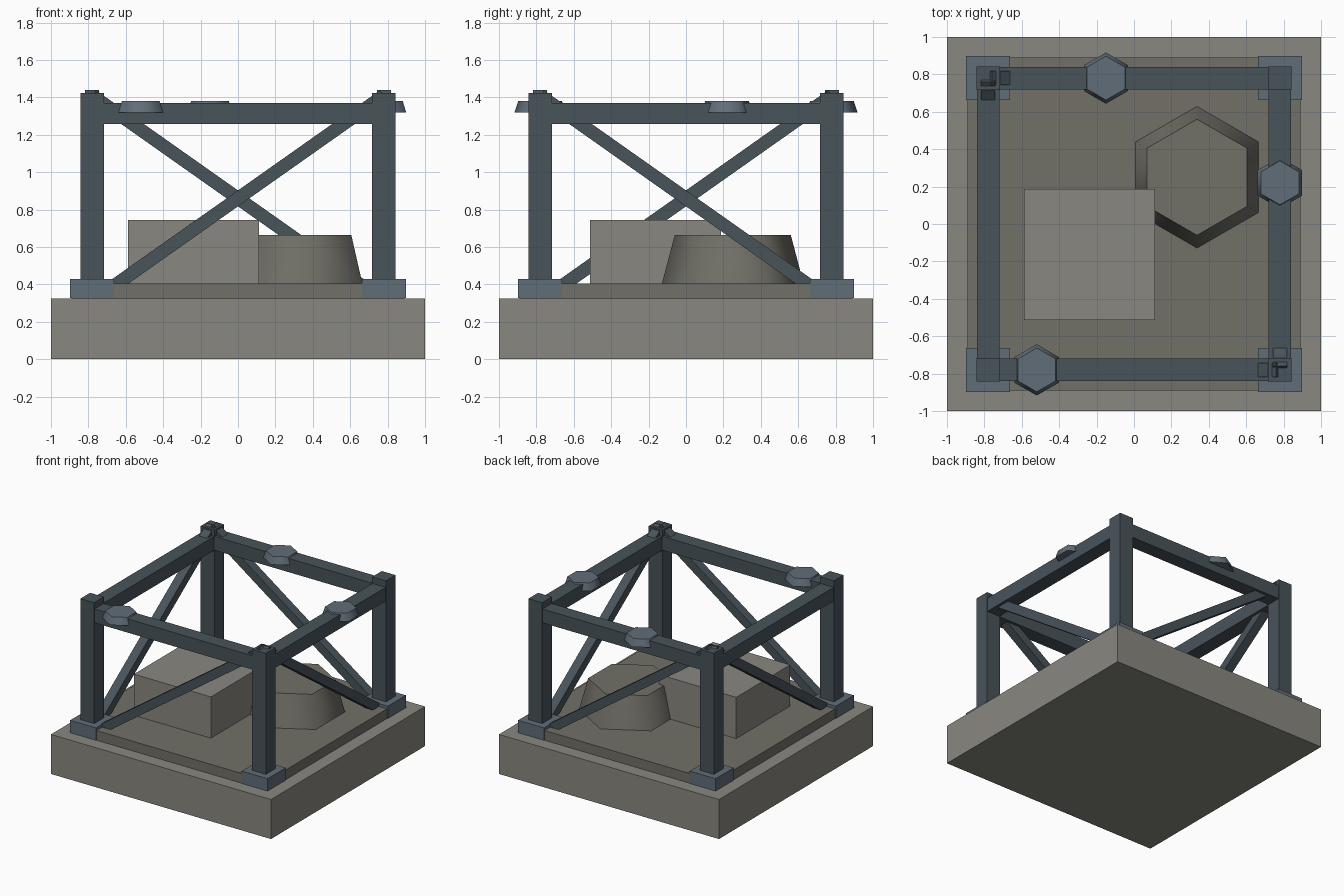
import bpy
from math import atan2, hypot, radians

if "Cube" in bpy.data.objects:
    bpy.data.objects.remove(bpy.data.objects["Cube"])


def material(name, rgb):
    m = bpy.data.materials.new(name)
    m.diffuse_color = (*rgb, 1)
    m.use_nodes = True
    m.node_tree.nodes["Principled BSDF"].inputs["Base Color"].default_value = m.diffuse_color
    return m


STONE = material("stone", (0.25, 0.245, 0.215))
DARK_STONE = material("dark_stone", (0.165, 0.16, 0.135))
STEEL = material("steel", (0.065, 0.087, 0.102))
LIGHT_STEEL = material("light_steel", (0.12, 0.155, 0.19))


def finish(name, mat):
    ob = bpy.context.object
    ob.name = name
    ob.data.materials.append(mat)
    return ob


def box(name, centre, size, mat, rot=(0, 0, 0)):
    bpy.ops.mesh.primitive_cube_add(size=1, location=centre, rotation=rot)
    ob = finish(name, mat)
    ob.scale = size
    return ob


def hexagon(name, x, y, z0, z1, r0, r1, mat):
    bpy.ops.mesh.primitive_cone_add(vertices=6, radius1=r0, radius2=r1, depth=z1 - z0,
                                    location=(x, y, (z0 + z1) / 2))
    finish(name, mat)
    bpy.ops.object.shade_smooth_by_angle(angle=radians(65))


# Stepped plinth
box("base_slab", (0, 0, 0.1625), (2, 2, 0.325), STONE)
box("upper_slab", (0, 0, 0.36), (1.78, 1.78, 0.09), DARK_STONE)

# Blocks standing on the plinth
box("square_block", (-0.238, -0.162, 0.57), (0.70, 0.70, 0.348), STONE)
hexagon("hex_mound", 0.337, 0.25, 0.40, 0.665, 0.38, 0.31, DARK_STONE)

# Corner posts on foot pads
P = 0.78
for sx, side in ((-1, "left"), (1, "right")):
    for sy, end in ((-1, "front"), (1, "back")):
        box(f"{end}_{side}_post", (sx * P, sy * P, 0.875), (0.125, 0.125, 1.095), STEEL)
        box(f"{end}_{side}_foot", (sx * P, sy * P, 0.378), (0.235, 0.235, 0.102), LIGHT_STEEL)

# Top beams
for s, a, b in ((-1, "front", "left"), (1, "back", "right")):
    box(f"{a}_beam", (0, s * P, 1.313), (2 * P, 0.12, 0.113), STEEL)
    box(f"{b}_beam", (s * P, 0, 1.313), (0.12, 2 * P, 0.113), STEEL)

# One diagonal brace per side, rising to the front right and back left corners
Z0, Z1 = 0.31, 1.41
LENGTH, PITCH = hypot(2 * P, Z1 - Z0), atan2(Z1 - Z0, 2 * P)
for name, x, y, yaw in (("front", 0, -P, 0), ("back", 0, P, 180),
                        ("right", P, 0, -90), ("left", -P, 0, 90)):
    box(f"{name}_brace", (x, y, (Z0 + Z1) / 2), (LENGTH, 0.075, 0.07), STEEL,
        (0, -PITCH, radians(yaw)))

# Hexagonal caps on three beams
for name, x, y in (("front", -0.52, -P), ("back", -0.15, P), ("right", P, 0.22)):
    hexagon(f"{name}_beam_cap", x, y, 1.32, 1.38, 0.137, 0.117, LIGHT_STEEL)
